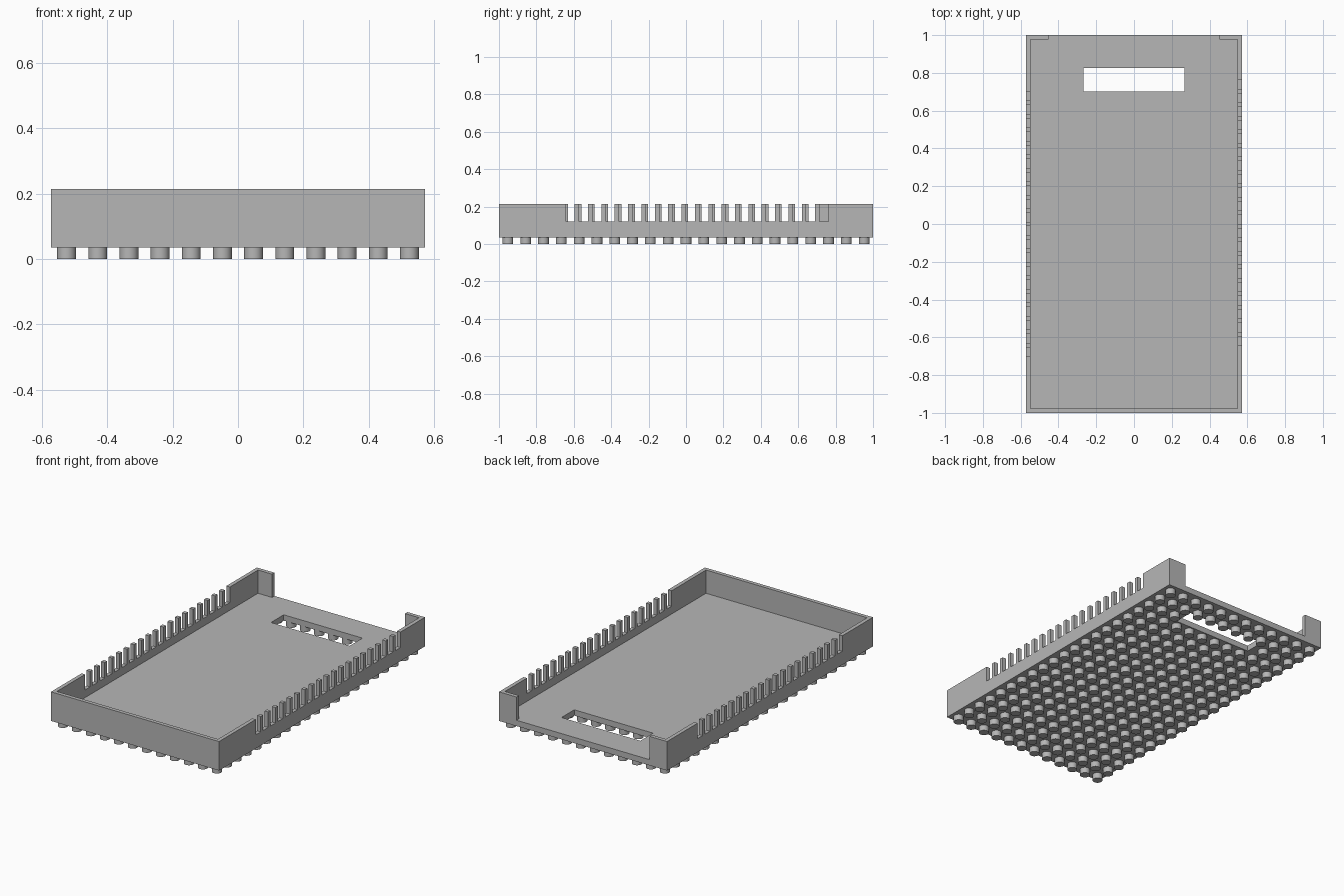
import bpy, bmesh
from mathutils import Matrix, Vector

U = 2 / 168          # one modelling step: the tray is 168 steps long
HALF_W, HALF_L = 48, 84
WALL, BASE, FLOOR, RIM, NOTCH = 2, 3, 6, 18, 10
PITCH = 8

if "Cube" in bpy.data.objects:
    bpy.data.objects.remove(bpy.data.objects["Cube"])

# Single material
grey = bpy.data.materials.new("plain grey")
grey.use_nodes = True
colour = (0.47, 0.47, 0.47, 1)
grey.diffuse_color = colour
for node in grey.node_tree.nodes:
    if node.type == 'BSDF_PRINCIPLED':
        node.inputs["Base Color"].default_value = colour


def add_object(name, bm):
    mesh = bpy.data.meshes.new(name)
    bm.to_mesh(mesh)
    bm.free()
    mesh.materials.append(grey)
    obj = bpy.data.objects.new(name, mesh)
    bpy.context.collection.objects.link(obj)
    return obj


def boxes(name, spans):
    """One object made of boxes, each given as (x0, x1, y0, y1, z0, z1)."""
    bm = bmesh.new()
    for x0, x1, y0, y1, z0, z1 in spans:
        centre = Vector((x0 + x1, y0 + y1, z0 + z1)) * U / 2
        size = Vector((x1 - x0, y1 - y0, z1 - z0)) * U
        bmesh.ops.create_cube(bm, size=1, matrix=Matrix.LocRotScale(centre, None, size))
    return add_object(name, bm)


def cut(target, name, spans):
    """Subtract boxes from the target and discard the cutter."""
    cutter = boxes(name, spans)
    cutter.hide_render = True
    mod = target.modifiers.new(name, 'BOOLEAN')
    mod.operation, mod.solver, mod.object = 'DIFFERENCE', 'EXACT', cutter
    graph = bpy.context.evaluated_depsgraph_get()
    result = bpy.data.meshes.new_from_object(target.evaluated_get(graph))
    target.modifiers.clear()
    target.data = result
    bpy.data.objects.remove(cutter)


# Tray body, hollowed out, open at the back between two corner lips
tray = boxes("tray", [(-HALF_W, HALF_W, -HALF_L, HALF_L, BASE, RIM)])
inner = HALF_W - WALL
top = RIM + 2
cut(tray, "cavity", [(-inner, inner, -HALF_L + WALL, HALF_L - WALL, FLOOR, top)])
cut(tray, "back_opening", [(-38, 38, HALF_L - 4, HALF_L + 2, FLOOR, top)])

# Handle slot through the floor
cut(tray, "handle_slot", [(-22.5, 22.5, 59, 69.4, 0, FLOOR + 2)])

# Comb notches in both side walls, staggered from side to side
notches = []
for side, start in ((1, -54), (-1, -59)):
    x0, x1 = sorted((side * (inner - 1), side * (HALF_W + 1)))
    notches += [(x0, x1, start + 6 * k, start + 6 * k + 4, NOTCH, top) for k in range(20)]
cut(tray, "wall_notches", notches)

# Round studs underneath, left out where the handle slot passes
bm = bmesh.new()
for i in range(12):
    for j in range(21):
        x, y = (i - 5.5) * PITCH, (j - 10) * PITCH
        if abs(x) < 22 and 59 < y < 69:
            continue
        bmesh.ops.create_cone(bm, cap_ends=True, segments=32, radius1=2.4 * U,
                              radius2=2.4 * U, depth=(BASE + 0.2) * U,
                              matrix=Matrix.Translation(Vector((x, y, (BASE + 0.2) / 2)) * U))
studs = add_object("bottom_studs", bm)
bpy.ops.object.select_all(action='DESELECT')
studs.select_set(True)
bpy.context.view_layer.objects.active = studs
bpy.ops.object.shade_smooth_by_angle()
